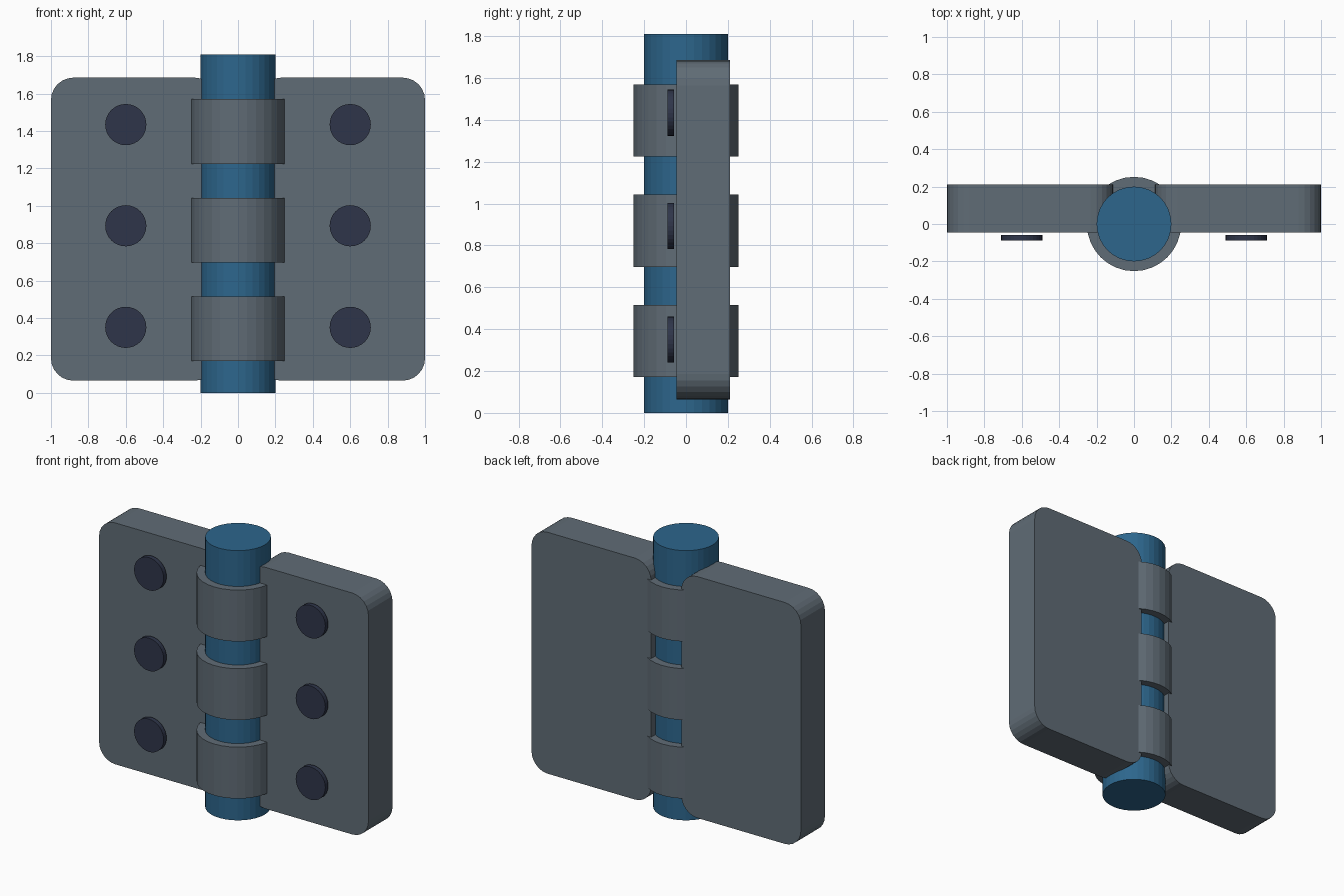
import bpy, bmesh, math
from mathutils import Matrix

cube = bpy.data.objects.get("Cube")
if cube:
    bpy.data.objects.remove(cube, do_unlink=True)


def material(name, rgb):
    mat = bpy.data.materials.new(name)
    mat.use_nodes = True
    mat.diffuse_color = (*rgb, 1)
    mat.node_tree.nodes["Principled BSDF"].inputs["Base Color"].default_value = (*rgb, 1)
    return mat


grey = material("slate grey", (0.117, 0.15, 0.18))
blue = material("steel blue", (0.026, 0.133, 0.265))
navy = material("dark navy", (0.028, 0.036, 0.068))


def finish(name, bm, mat):
    bmesh.ops.recalc_face_normals(bm, faces=bm.faces)
    mesh = bpy.data.meshes.new(name)
    bm.to_mesh(mesh)
    bm.free()
    mesh.materials.append(mat)
    obj = bpy.data.objects.new(name, mesh)
    bpy.context.collection.objects.link(obj)
    return obj


def cylinder(name, radius, depth, centre, mat, along_y=False):
    bm = bmesh.new()
    turn = Matrix.Rotation(math.pi / 2 if along_y else 0, 4, 'X')
    bmesh.ops.create_cone(bm, cap_ends=True, segments=32, radius1=radius, radius2=radius,
                          depth=depth, matrix=Matrix.Translation(centre) @ turn)
    return finish(name, bm, mat)


def leaf(name, x0, x1):
    """Slab with its four corners rounded in the front outline."""
    y0, y1, z0, z1 = -0.045, 0.21, 0.065, 1.685
    bm = bmesh.new()
    size = Matrix.Diagonal((x1 - x0, y1 - y0, z1 - z0, 1))
    place = Matrix.Translation(((x0 + x1) / 2, (y0 + y1) / 2, (z0 + z1) / 2))
    bmesh.ops.create_cube(bm, size=1, matrix=place @ size)
    corners = [e for e in bm.edges
               if abs(e.verts[0].co.y - e.verts[1].co.y) > 0.1]
    bmesh.ops.bevel(bm, geom=corners, offset=0.12, segments=6, profile=0.5, affect='EDGES')
    return finish(name, bm, grey)


# Central pin
cylinder("hinge_pin", 0.2, 1.81, (0, 0, 0.905), blue)

# Knuckles wrapped round the pin
for level, z in (("lower", 0.343), ("middle", 0.87), ("upper", 1.397)):
    cylinder(level + "_knuckle", 0.252, 0.345, (0, 0, z), grey)

# Leaves and their screw heads
for side, s in (("left", 1), ("right", -1)):
    leaf(side + "_leaf", *sorted((s * 0.112, s)))
    for level, z in (("lower", 0.35), ("middle", 0.893), ("upper", 1.434)):
        cylinder(f"{side}_{level}_screw", 0.11, 0.03, (s * 0.6, -0.073, z), navy, along_y=True)
